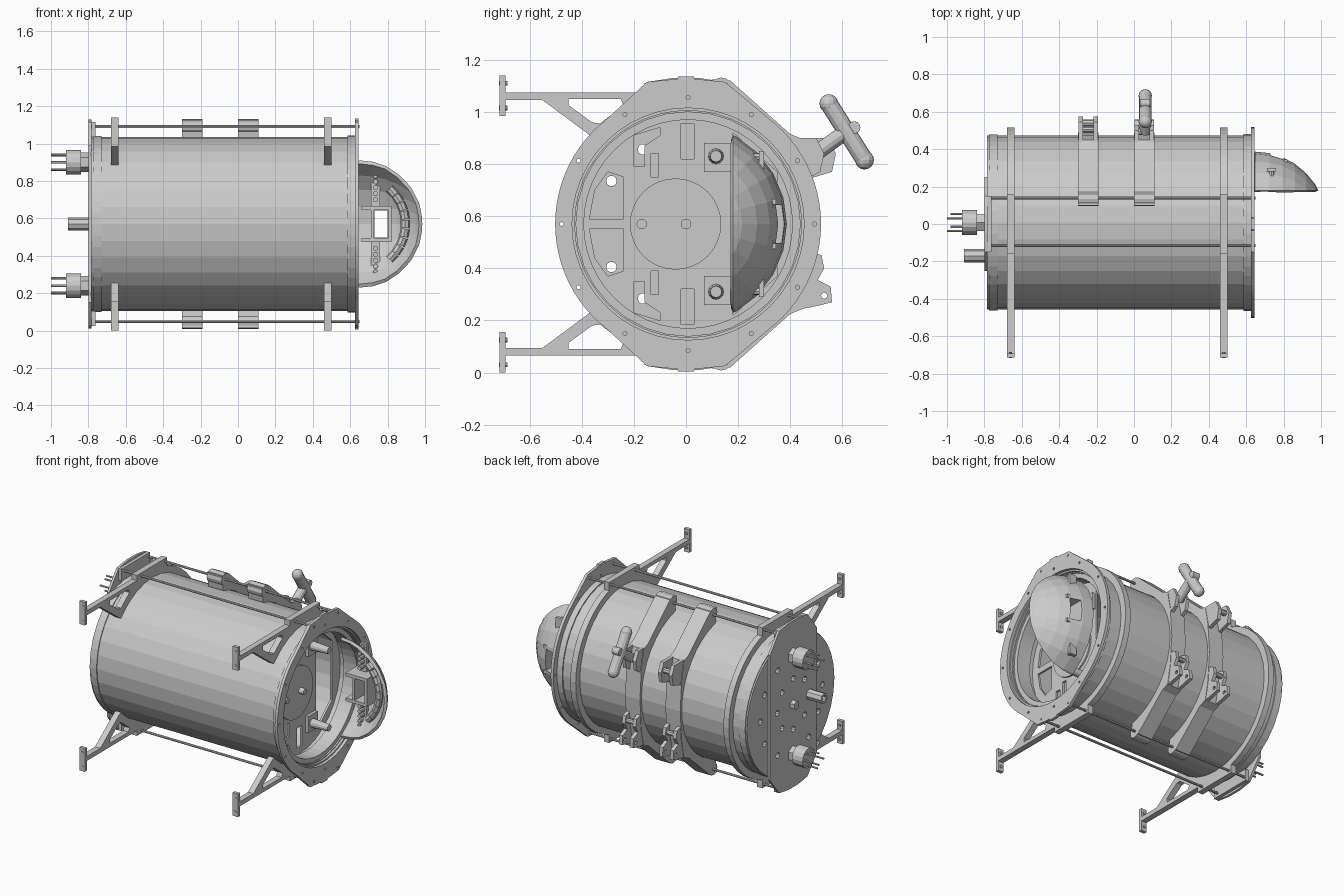
import bpy, bmesh
from math import sin, cos, radians
from mathutils import Matrix, Vector

if "Cube" in bpy.data.objects:
    bpy.data.objects.remove(bpy.data.objects["Cube"])

ZC, YC = 0.57, 0.008          # height and y of the housing axis


def link(name, mesh):
    ob = bpy.data.objects.new(name, mesh)
    bpy.context.collection.objects.link(ob)
    return ob


def arc(r, a0=0, a1=360, n=32, cy=YC, cv=0.0):
    """Points on a circle in (y, height above axis); a full turn omits the end."""
    m = n if a1 - a0 == 360 else n + 1
    return [(cy + r * cos(radians(a0 + (a1 - a0) * i / n)),
             cv + r * sin(radians(a0 + (a1 - a0) * i / n))) for i in range(m)]


def flip(pts):
    return [(y, -v) for y, v in reversed(pts)]


def rect(y0, y1, v0, v1):
    return [(y0, v0), (y1, v0), (y1, v1), (y0, v1)]


def plate(name, x0, x1, *loops):
    """Flat plate across the axis: first loop is the outline, the rest are holes."""
    cu = bpy.data.curves.new(name, 'CURVE')
    cu.dimensions, cu.fill_mode, cu.extrude = '2D', 'BOTH', (x1 - x0) / 2
    for loop in loops:
        sp = cu.splines.new('POLY')
        sp.points.add(len(loop) - 1)
        for p, (y, v) in zip(sp.points, loop):
            p.co = (y, v, 0, 1)
        sp.use_cyclic_u, sp.use_smooth = True, False
    tmp = link(name + "_outline", cu)
    dg = bpy.context.evaluated_depsgraph_get()
    me = bpy.data.meshes.new_from_object(tmp.evaluated_get(dg))
    bpy.data.objects.remove(tmp)
    me.transform(Matrix(((0, 0, 1, (x0 + x1) / 2), (1, 0, 0, 0), (0, 1, 0, ZC), (0, 0, 0, 1))))
    me.shade_flat()
    return link(name, me)


def rod(name, p, q, r, n=12, r2=None):
    """Cylinder between two (x, y, height above axis) points."""
    p, q = Vector(p), Vector(q)
    d = q - p
    m = Matrix.Translation((p + q) / 2 + Vector((0, 0, ZC))) @ d.to_track_quat('Z', 'Y').to_matrix().to_4x4()
    bm = bmesh.new()
    bmesh.ops.create_cone(bm, cap_ends=True, segments=n, radius1=r, radius2=r if r2 is None else r2,
                          depth=d.length, matrix=m)
    me = bpy.data.meshes.new(name)
    bm.to_mesh(me)
    return link(name, me)


def ball(name, c, r):
    bm = bmesh.new()
    bmesh.ops.create_uvsphere(bm, u_segments=12, v_segments=8, radius=r,
                              matrix=Matrix.Translation(Vector(c) + Vector((0, 0, ZC))))
    me = bpy.data.meshes.new(name)
    bm.to_mesh(me)
    return link(name, me)


def box(name, x0, x1, y0, y1, v0, v1):
    return plate(name, x0, x1, rect(y0, y1, v0, v1))


# Main housing tube with end collars
plate("housing_tube", -0.77, 0.61, arc(0.465), arc(0.43))
plate("front_collar", 0.585, 0.625, arc(0.472, n=48), arc(0.435, n=48))
plate("front_inner_ring", 0.50, 0.60, arc(0.432, n=48), arc(0.40, n=48))
plate("rear_collar", -0.775, -0.73, arc(0.47, n=48), arc(0.43))

# Front and rear end plates, widened at top and bottom for the tie rods
wedge = [(0.15, 0.545), (0.05, 0.555), (0.035, 0.555), (0.03, 0.565), (-0.03, 0.565),
         (-0.035, 0.555), (-0.05, 0.555), (-0.15, 0.545)]
outline = arc(0.51, -53, 53, 24) + wedge + arc(0.51, 127, 233, 24) + flip(wedge)[::1]
screws = [arc(0.008, n=8, cy=YC + 0.485 * cos(radians(a)), cv=0.485 * sin(radians(a)))
          for a in range(0, 360, 30)]
plate("front_flange", 0.625, 0.645, outline, arc(0.445, n=48), *screws)

vents = [arc(0.02, n=10, cy=0.17 * cos(radians(a)), cv=0.17 * sin(radians(a)))
         for a in range(0, 360, 45) if a != 180]
outer_vents = [(0.33 * cos(radians(a)), 0.33 * sin(radians(a))) for a in range(0, 360, 30) if a % 180 != 90]
vents_out = [arc(0.02, n=10, cy=y, cv=v) for y, v in outer_vents]
vents_in = [arc(0.02, n=10, cy=y, cv=v) for y, v in outer_vents if abs(y) < 0.2]
plate("rear_cap", -0.785, -0.765, arc(0.465), *vents, *vents_out)
strip_top = [(0.25, 0.42), (0.15, 0.545), (0.05, 0.56), (-0.05, 0.56), (-0.15, 0.545), (-0.25, 0.42)]
plate("rear_plate", -0.80, -0.784, strip_top + flip(strip_top), *vents, *vents_in)
for s in (1, -1):
    plate("rear_rod_tab", -0.785, -0.762, rect(-0.15, 0.15, s * 0.465, s * 0.545))

# Tie rods
for y in (-0.115, 0.14):
    for s in (1, -1):
        rod("tie_rod", (-0.80, y, s * 0.52), (0.65, y, s * 0.52), 0.008, 8)

# Inner mounting plate with cutouts, hub and posts
half = [[(-0.37, 0.02), (-0.24, 0.02), (-0.24, 0.18), (-0.30, 0.20), (-0.35, 0.13)],
        [(-0.2, 0.22), (-0.16, 0.22), (-0.16, 0.3), (-0.1, 0.34), (-0.1, 0.37), (-0.2, 0.34)],
        rect(-0.02, 0.03, 0.25, 0.385), rect(-0.135, -0.105, 0.18, 0.27)]
big = [(0.18, -0.35), (0.35, -0.2), (0.35, 0.2), (0.18, 0.35)]
plate("mounting_plate", 0.44, 0.455, arc(0.435, n=48), *half, *[flip(h) for h in half], big)
plate("hub_disc", 0.455, 0.465, arc(0.175, cy=-0.04))
rod("hub_pin", (0.46, 0, 0), (0.50, 0, 0), 0.02)
rod("hub_pin", (0.46, -0.17, 0), (0.49, -0.17, 0), 0.02)
for s in (1, -1):
    box("post_base", 0.455, 0.475, 0.07, 0.17, *sorted((s * 0.2, s * 0.31)))
    rod("post", (0.47, 0.115, s * 0.26), (0.60, 0.115, s * 0.26), 0.03, 12, 0.022)

# Mounting legs: open saddle ring, braced arms and foot plates
arm = [(-0.70, 0.475), (-0.70, 0.505), (-0.15, 0.505), (-0.15, 0.445), (-0.25, 0.395),
       (-0.34, 0.32), (-0.375, 0.345), (-0.55, 0.475)]
gap = [(-0.45, 0.48), (-0.25, 0.48), (-0.24, 0.455), (-0.33, 0.385), (-0.36, 0.39), (-0.45, 0.455)]
for x in (-0.66, 0.48):
    a, b = x - 0.02, x + 0.02
    plate("saddle_ring", a, b, arc(0.508, -137, 137, 36) + arc(0.462, -137, 137, 36)[::-1])
    for s in (1, -1):
        plate("leg_arm", a, b, *[p if s > 0 else flip(p) for p in (arm, gap)])
        box("foot_plate", a, b, -0.715, -0.692, *sorted((s * 0.415, s * 0.57)))
        box("rod_saddle_block", a, b, -0.16, 0.16, *sorted((s * 0.45, s * 0.54)))
        for v in (0.445, 0.54):
            rod("foot_bolt", (x, -0.717, s * v), (x, -0.685, s * v), 0.009, 8)

# Rear clamp bands hinged on the tie rods
side = [(0.49, 0.0), (0.475, 0.2), (0.45, 0.325), (0.40, 0.345), (0.17, 0.55), (0.10, 0.555)]
low_lug = [(0.46, -0.10), (0.52, -0.12), (0.53, -0.17), (0.505, -0.215), (0.555, -0.24),
           (0.56, -0.30), (0.50, -0.315), (0.42, -0.33), (0.42, -0.2)]
up_lug = [(0.42, 0.33), (0.50, 0.33), (0.53, 0.27), (0.515, 0.20), (0.46, 0.17), (0.42, 0.2)]
for x, reach in ((-0.245, 0.045), (0.055, 0.0)):
    plate("clamp_band", x - 0.055, x + 0.055,
          flip(side)[:-1] + side + arc(0.466, -77, 77, 16)[::-1])
    for s in (1, -1):
        rod("band_hinge", (x - 0.055, 0.135, s * 0.522), (x + 0.055, 0.135, s * 0.522), 0.04, 12)
        c = x + s * 0.04
        plate("lower_lug", c - 0.012, c + 0.012, low_lug, arc(0.012, n=8, cy=0.53, cv=-0.275))
        plate("upper_lug", c - 0.012, c + 0.012,
              [(y + (reach if y >= 0.5 else 0), v) for y, v in up_lug])
    rod("lower_pin", (x - 0.05, 0.505, -0.155), (x + 0.05, 0.505, -0.155), 0.016, 8)
    rod("upper_pin", (x - 0.05, 0.495 + reach, 0.275), (x + 0.05, 0.495 + reach, 0.275), 0.018, 8)

# T-shaped clamp handle
top, bottom = (0.06, 0.548, 0.462), (0.06, 0.685, 0.245)
rod("handle_grip", top, bottom, 0.034)
ball("handle_grip_end", top, 0.036)
ball("handle_grip_end", bottom, 0.036)
rod("handle_stem", (0.06, 0.49, 0.265), (0.06, 0.615, 0.355), 0.03)
rod("handle_eye", (0.035, 0.645, 0.37), (0.085, 0.645, 0.37), 0.024)

# Rear electrical connectors and valve
for s in (1, -1):
    v = s * 0.33
    rod("connector_nut", (-0.845, YC, v), (-0.795, YC, v), 0.052, 6)
    rod("connector_body", (-0.92, YC, v), (-0.84, YC, v), 0.066, 16)
    for k in range(6):
        y, z = 0.045 * cos(radians(60 * k)), 0.045 * sin(radians(60 * k))
        rod("connector_pin", (-1.0 if k % 2 else -0.98, YC + y, v + z), (-0.91, YC + y, v + z), 0.007, 6)
plate("valve", -0.91, -0.795, arc(0.035, n=8, cy=-0.17), arc(0.02, n=8, cy=-0.17))
rod("vent_plug", (-0.83, YC, 0), (-0.795, YC, 0), 0.03, 6)

# Half dome shell on the front
bm = bmesh.new()
bmesh.ops.create_uvsphere(bm, u_segments=24, v_segments=16, radius=0.387,
                          matrix=Matrix.Translation((0.645, 0, ZC)) @ Matrix.Rotation(radians(90), 4, 'Y'))
for co, no in (((0, 0.18, 0), (0, 1, 0)), ((0.646, 0, 0), (1, 0, 0))):
    bmesh.ops.bisect_plane(bm, geom=bm.verts[:] + bm.edges[:] + bm.faces[:], dist=1e-5,
                           plane_co=co, plane_no=no, clear_inner=True)
me = bpy.data.meshes.new("dome_shell")
bm.to_mesh(me)
dome = link("dome_shell", me)
sol = dome.modifiers.new("thickness", 'SOLIDIFY')
sol.thickness, sol.offset = 0.02, -1
bpy.ops.mesh.primitive_cube_add(size=1, location=(0.765, 0.4, ZC))
cutter = bpy.context.object
cutter.name, cutter.scale = "window_cutter", (0.07, 0.4, 0.145)
cutter.hide_render = True
cutter.display_type = 'WIRE'
cut = dome.modifiers.new("window", 'BOOLEAN')
cut.object, cut.solver = cutter, 'EXACT'

# Dome interior: window frame, curved rail and lamp rows
for s in (1, -1):
    box("window_frame_side", 0.66, 0.82, 0.20, 0.345, *sorted((s * 0.074, s * 0.095)))
    for k in range(5):
        v = s * (0.13 + 0.032 * k)
        rod("lamp", (0.735, 0.24, v), (0.735, 0.30, v), 0.014, 8)
    box("lamp_strip", 0.71, 0.76, 0.28, 0.30, *sorted((s * 0.095, s * 0.28)))
box("window_frame_end", 0.802, 0.82, 0.20, 0.335, -0.08, 0.08)
box("window_frame_end", 0.712, 0.728, 0.20, 0.355, -0.08, 0.08)
for k in range(-4, 5):
    a0, a1 = radians(11 * k - 5), radians(11 * k + 5)
    rod("curved_rail", (0.645 + 0.25 * cos(a0), 0.225, 0.25 * sin(a0)),
        (0.645 + 0.25 * cos(a1), 0.225, 0.25 * sin(a1)), 0.024, 8)
